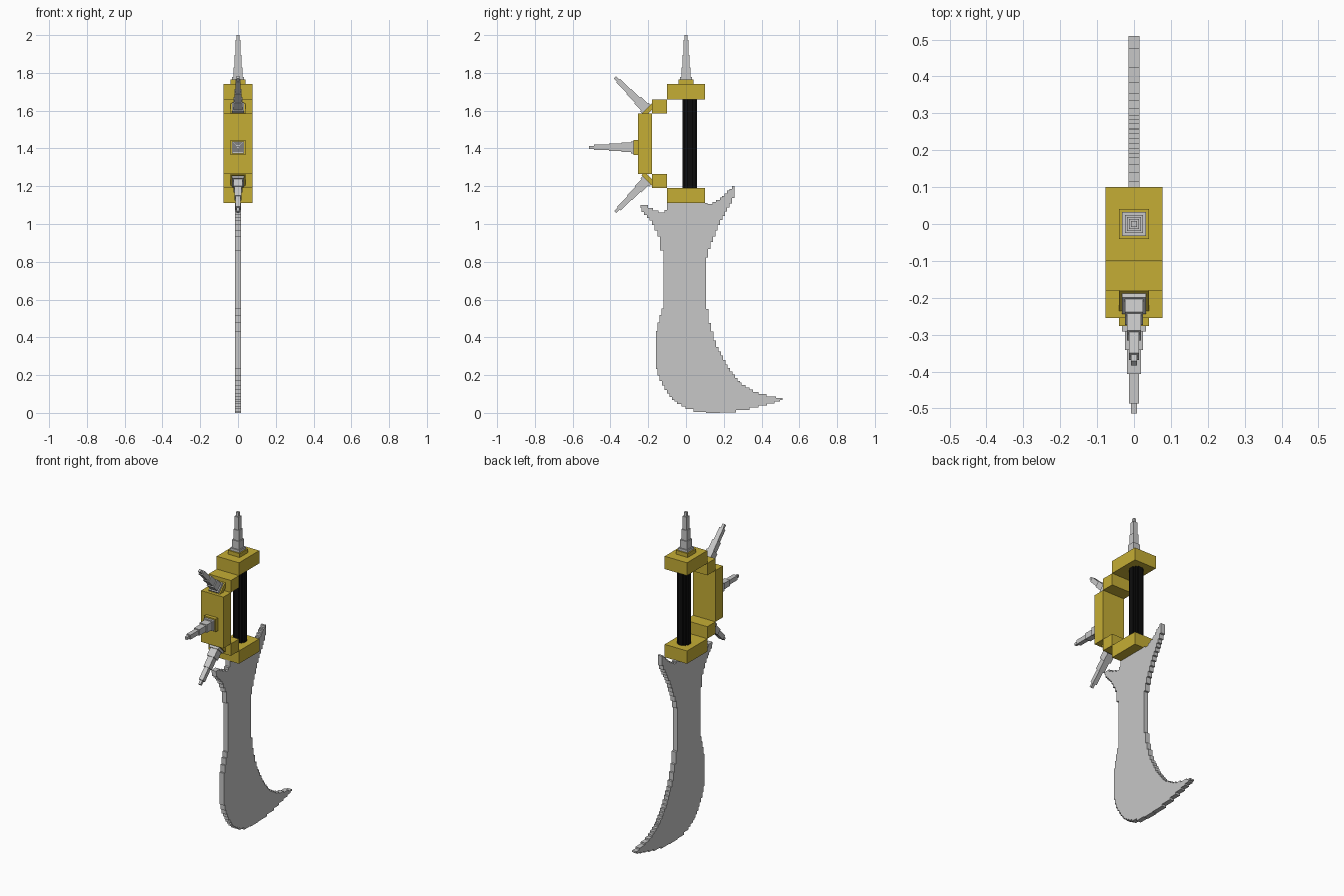
import bpy, bmesh
from math import radians
from mathutils import Matrix, Vector

if "Cube" in bpy.data.objects:
    bpy.data.objects.remove(bpy.data.objects["Cube"])


def material(name, rgb):
    m = bpy.data.materials.new(name)
    m.diffuse_color = (*rgb, 1)
    m.use_nodes = True
    m.node_tree.nodes["Principled BSDF"].inputs["Base Color"].default_value = m.diffuse_color
    return m


GOLD = material("gold", (0.56, 0.42, 0.035))
STEEL = material("steel", (0.57, 0.57, 0.57))
BLACK = material("black", (0.004, 0.004, 0.004))


def finish(name, bm, mats):
    bmesh.ops.recalc_face_normals(bm, faces=bm.faces[:])
    me = bpy.data.meshes.new(name)
    bm.to_mesh(me)
    bm.free()
    for m in mats:
        me.materials.append(m)
    ob = bpy.data.objects.new(name, me)
    bpy.context.collection.objects.link(ob)
    return ob


def add_box(bm, lo, hi, index=0):
    lo, hi = Vector(lo), Vector(hi)
    mat = Matrix.Translation((lo + hi) / 2) @ Matrix.Diagonal((*(hi - lo), 1))
    verts = bmesh.ops.create_cube(bm, size=1, matrix=mat)["verts"]
    for f in {f for v in verts for f in v.link_faces}:
        f.material_index = index


def box(name, half_x, y0, y1, z0, z1, mat):
    bm = bmesh.new()
    add_box(bm, (-half_x, y0, z0), (half_x, y1, z1))
    return finish(name, bm, [mat])


# Gold hilt: two cross guards, two connectors and a knuckle plate
W = 0.077
box("lower_guard", W, -0.1, 0.1, 1.11, 1.19, GOLD)
box("upper_guard", W, -0.1, 0.1, 1.66, 1.74, GOLD)
box("lower_connector", W, -0.18, -0.1, 1.19, 1.265, GOLD)
box("upper_connector", W, -0.18, -0.1, 1.585, 1.66, GOLD)
box("knuckle_plate", W, -0.255, -0.18, 1.265, 1.585, GOLD)

# Grip: crossed boxes giving a stepped round section
bm = bmesh.new()
for hx, hy in ((0.016, 0.038), (0.029, 0.029), (0.038, 0.016)):
    add_box(bm, (-hx, 0.02 - hy, 1.19), (hx, 0.02 + hy, 1.66))
finish("grip", bm, [BLACK])

# Spikes: stepped square towers on a gold foot (end height, half width)
STEPS = [(0.025, 0.04), (0.04, 0.032), (0.09, 0.025), (0.155, 0.019),
         (0.235, 0.014), (0.261, 0.008)]


def spike(name, y, z, tilt):
    bm = bmesh.new()
    base = 0
    for i, (top, h) in enumerate(STEPS):
        add_box(bm, (-h, -h, base), (h, h, top), min(i, 1))
        base = top
    bm.transform(Matrix.Translation((0, y, z)) @ Matrix.Rotation(radians(tilt), 4, 'X'))
    finish(name, bm, [GOLD, STEEL])


spike("pommel_spike", 0, 1.739, 0)
spike("upper_spike", -0.193, 1.592, 45)
spike("middle_spike", -0.252, 1.406, 90)
spike("lower_spike", -0.19, 1.248, 135)

# Blade: side outline (y, z) turned into small stair steps
OUTLINE = [(-0.24, 1.10), (-0.235, 1.07), (-0.18, 1.01), (-0.137, 0.92), (-0.12, 0.80),
           (-0.12, 0.57), (-0.14, 0.50), (-0.16, 0.41), (-0.16, 0.25), (-0.14, 0.18),
           (-0.10, 0.11), (-0.06, 0.06), (0.01, 0.02), (0.07, 0.005), (0.14, 0.0),
           (0.22, 0.003), (0.31, 0.015), (0.41, 0.04), (0.487, 0.06), (0.51, 0.068),
           (0.51, 0.078), (0.445, 0.088), (0.365, 0.11), (0.285, 0.16), (0.22, 0.245),
           (0.16, 0.36), (0.12, 0.50), (0.105, 0.60), (0.105, 0.80), (0.13, 0.89),
           (0.18, 1.01), (0.243, 1.12), (0.257, 1.155), (0.257, 1.20), (0.23, 1.185),
           (0.19, 1.14), (0.13, 1.105), (0.10, 1.112), (-0.10, 1.112), (-0.10, 1.075),
           (-0.13, 1.06), (-0.19, 1.085), (-0.21, 1.10)]


def stairs(points, step=0.013):
    out = []
    for a, b in zip(points, points[1:] + points[:1]):
        a, b = Vector(a), Vector(b)
        d = b - a
        n = max(1, round(min(abs(d.x), abs(d.y)) / step))
        for i in range(n):
            p, q = a + d * i / n, a + d * (i + 1) / n
            out.append(p)
            if min(abs(d.x), abs(d.y)) > 1e-5:
                m = (p + q) / 2
                if abs(d.y) > abs(d.x):
                    out += [Vector((p.x, m.y)), Vector((q.x, m.y))]
                else:
                    out += [Vector((m.x, p.y)), Vector((m.x, q.y))]
    return out


T = 0.015
bm = bmesh.new()
face = bm.faces.new([bm.verts.new((-T, p.x, p.y)) for p in stairs(OUTLINE)])
new = bmesh.ops.extrude_face_region(bm, geom=[face], use_keep_orig=True)["geom"]
bmesh.ops.translate(bm, vec=(2 * T, 0, 0),
                    verts=[g for g in new if isinstance(g, bmesh.types.BMVert)])
finish("blade", bm, [STEEL])
